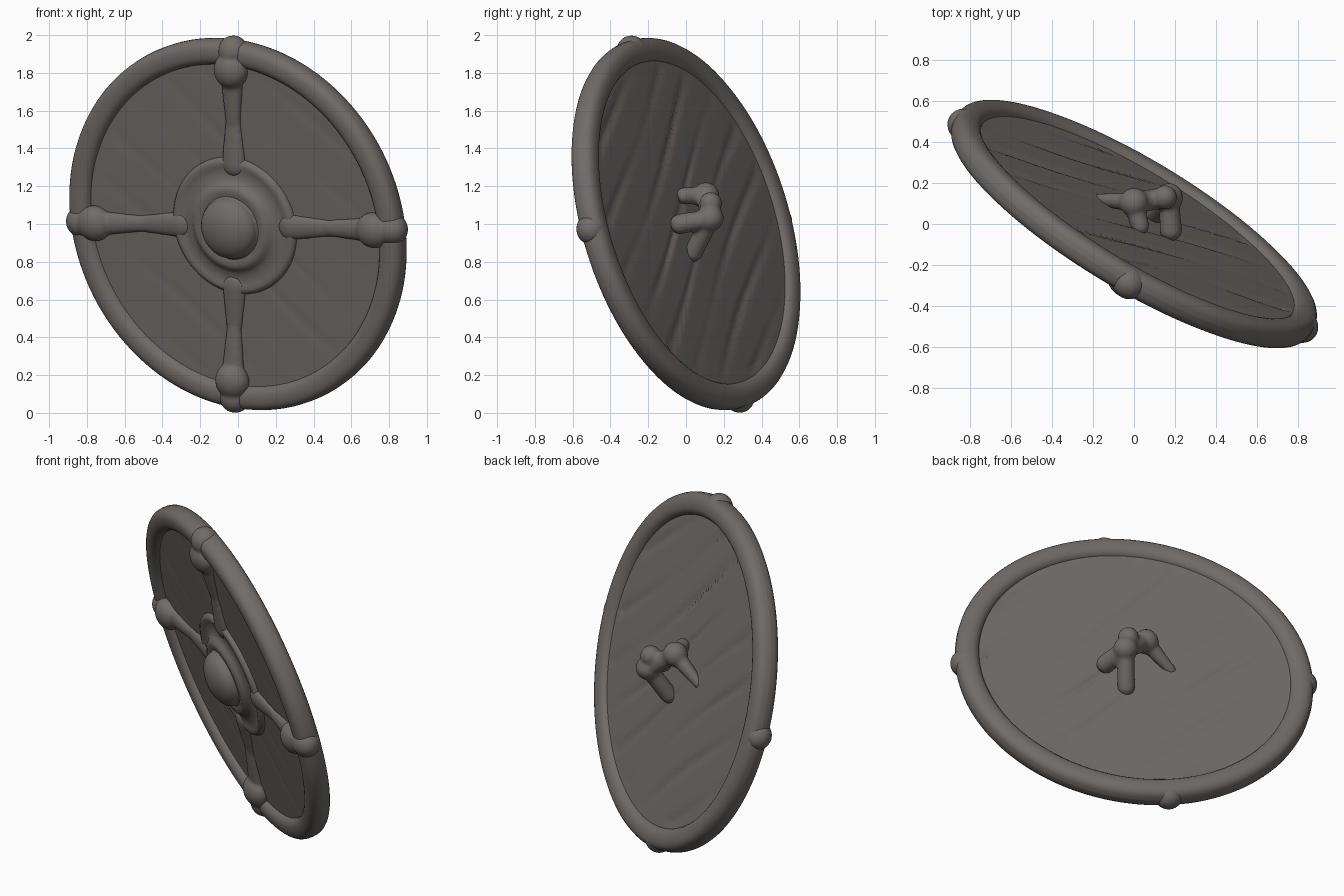
import bpy, bmesh, math
from mathutils import Vector, Matrix

if "Cube" in bpy.data.objects:
    bpy.data.objects.remove(bpy.data.objects["Cube"])

# ---- shield plane: front normal leans left, forward and down
N = Vector((-0.50, -0.827, -0.26)).normalized()
C = Vector((0, 0, 1))
G = Vector((1, -0.30, -0.97))                 # plank direction
G = (G - N * G.dot(N)).normalized()
H = N.cross(G)
FRAME = Matrix((G, H, N)).transposed()        # local x = grain, z = front

mat = bpy.data.materials.new("dark iron grey")
mat.diffuse_color = (0.165, 0.150, 0.142, 1)
mat.use_nodes = True
mat.node_tree.nodes["Principled BSDF"].inputs["Base Color"].default_value = mat.diffuse_color


def in_plane(x, z, h=0.0):
    """Point on the shield plane at front-view x, z, lifted h to the front."""
    return C + Vector((x, -(N.x * x + N.z * z) / N.y, z)) + N * h


def finish(name, bm, angle=60):
    bmesh.ops.recalc_face_normals(bm, faces=bm.faces)
    me = bpy.data.meshes.new(name)
    bm.to_mesh(me)
    bm.free()
    ob = bpy.data.objects.new(name, me)
    bpy.context.collection.objects.link(ob)
    me.materials.append(mat)
    bpy.context.view_layer.objects.active = ob
    ob.select_set(True)
    bpy.ops.object.shade_smooth_by_angle(angle=math.radians(angle))
    ob.select_set(False)
    return ob


def melt(ob, voxel, smooth):
    """Fuse overlapping lumps into one soft sculpted piece."""
    m = ob.modifiers.new("fuse", 'REMESH')
    m.mode, m.voxel_size, m.use_smooth_shade = 'VOXEL', voxel, True
    s = ob.modifiers.new("soften", 'SMOOTH')
    s.factor, s.iterations = 0.5, smooth


def lathe(profile, segs, warp=None):
    """Revolve (radius, height) points about the shield axis."""
    bm = bmesh.new()
    rings = []
    for r, h in profile:
        if r < 1e-6:
            rings.append([bm.verts.new((0, 0, h))])
        else:
            rings.append([bm.verts.new((r * math.cos(2 * math.pi * i / segs),
                                        r * math.sin(2 * math.pi * i / segs), h))
                          for i in range(segs)])
    for a, b in zip(rings, rings[1:]):
        for i in range(segs):
            j = (i + 1) % segs
            q = [a[i % len(a)], a[j % len(a)], b[j % len(b)], b[i % len(b)]]
            bm.faces.new(list(dict.fromkeys(q)))
    if warp:
        for v in bm.verts:
            v.co.z += warp(v.co)
    bm.transform(Matrix.Translation(C) @ FRAME.to_4x4())
    return bm


def ball(bm, p, r, flat=1.0):
    m = Matrix.Translation(p) @ FRAME.to_4x4() @ Matrix.Diagonal((r, r, r * flat, 1))
    bmesh.ops.create_uvsphere(bm, u_segments=20, v_segments=12, radius=1, matrix=m)


def limb(bm, a, b, ra, rb, flat=1.0, steps=10):
    for i in range(steps + 1):
        t = i / steps
        ball(bm, a.lerp(b, t), ra + (rb - ra) * t, flat)


# ---- wooden face: planks with soft grooves, deeper on the back
def grooves(co):
    if math.hypot(co.x, co.y) > 0.87:
        return 0
    s = co.y + 0.025 * math.sin(3.2 * co.x + 4 * co.y)
    d = abs((s / 0.23) % 1 - 0.5) * 0.23
    cut = math.exp(-(d / 0.018) ** 2) * (0.6 + 0.4 * math.sin(4 * co.x + 9 * co.y))
    return 0.014 * cut if co.z < 0 else -0.003 * cut


K = 36
front = [(0.90 * i / K, 0.028) for i in range(K + 1)]
back = [(0.90 * i / K, -0.032) for i in range(K, -1, -1)]
finish("plank_face", lathe(front + back, 160, grooves))

# ---- rounded rim
rim = []
for i in range(25):
    a = 2 * math.pi * i / 24
    c, s = math.cos(a), math.sin(a)
    rim.append((0.948 + 0.068 * math.copysign(abs(c) ** 0.8, c),
                0.068 * math.copysign(abs(s) ** 0.8, s)))
finish("rim", lathe(rim, 128), 180)

# ---- central plate, stepped ring and domed boss
boss = [(0.375, 0.0), (0.375, 0.035), (0.365, 0.05), (0.345, 0.056), (0.325, 0.05),
        (0.30, 0.048), (0.26, 0.052), (0.24, 0.065), (0.225, 0.082), (0.205, 0.088),
        (0.185, 0.085), (0.172, 0.083)]
boss += [(0.165 * math.cos(a), 0.09 + 0.095 * math.sin(a))
         for a in [math.pi / 2 * i / 10 for i in range(10)]] + [(0, 0.185)]
finish("boss_plate", lathe(boss, 72), 50)

# ---- four straps, each ending in a clamp that wraps the rim
for name, x, z in (("top", -0.02, 1), ("right", 1, -0.03),
                   ("bottom", -0.01, -1), ("left", -1, 0.02)):
    d = (in_plane(x, z) - C).normalized()
    bm = bmesh.new()

    def at(r, h):
        return C + d * r + N * h
    limb(bm, at(0.34, 0.03), at(0.58, 0.028), 0.072, 0.046, 0.5)
    limb(bm, at(0.58, 0.028), at(0.85, 0.035), 0.046, 0.07, 0.6)
    ball(bm, at(0.86, 0.043), 0.098, 0.75)
    ball(bm, at(0.96, 0.012), 0.084, 0.95)
    melt(finish(name + "_strap_and_clamp", bm), 0.011, 4)

# ---- hand grip on the back: two knuckles bridged over splayed feet
knob_a = C + Vector((0.00, 0.105, 0.15))
knob_b = C + Vector((0.17, 0.13, 0.03))
bm = bmesh.new()
limb(bm, knob_a, knob_b, 0.05, 0.055)
ball(bm, knob_a, 0.072)
ball(bm, knob_b, 0.07)
ball(bm, C + Vector((0.15, 0.13, 0.11)), 0.06)
for knob, foot, r in ((knob_a, (-0.17, 0.12, 0.02), 0.03),
                      (knob_a, (0.03, -0.01, 0.15), 0.045),
                      (knob_b, (0.09, 0.04, -0.15), 0.05),
                      (knob_b, (0.18, -0.03, 0.00), 0.055)):
    limb(bm, knob, C + Vector(foot), 0.05, r)
melt(finish("hand_grip", bm), 0.011, 5)
